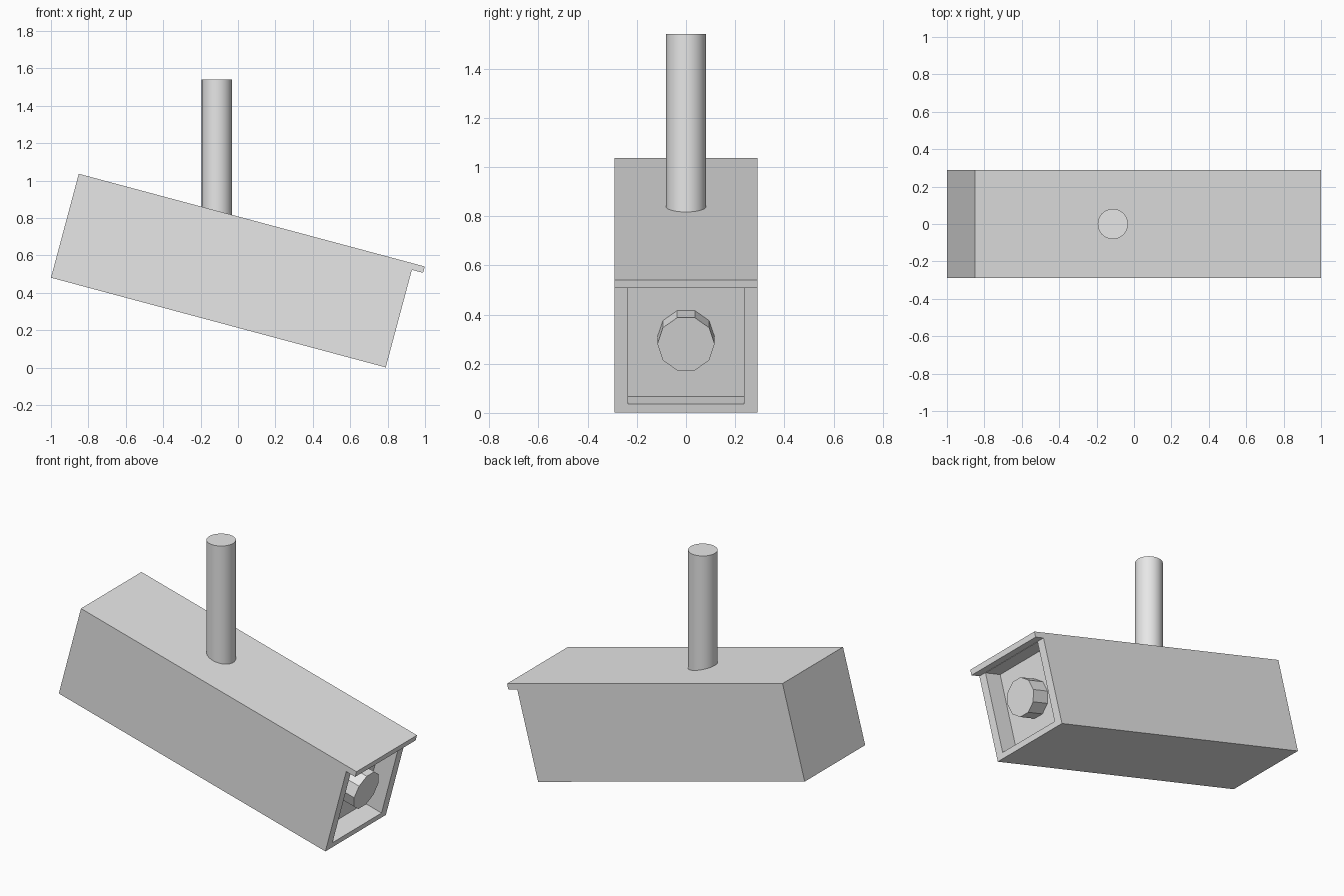
import bpy, bmesh
from math import radians
from mathutils import Vector, Matrix

cube = bpy.data.objects.get("Cube")
if cube:
    bpy.data.objects.remove(cube, do_unlink=True)

grey = bpy.data.materials.new("light_grey")
grey.use_nodes = True
colour = (0.8, 0.8, 0.8, 1)
grey.diffuse_color = colour
grey.node_tree.nodes["Principled BSDF"].inputs["Base Color"].default_value = colour

LENGTH, HEIGHT, HALF_WIDTH = 1.853, 0.575, 0.29
LIP, LIP_THICK, RECESS = 0.062, 0.035, 0.115
TILT = Matrix.Translation((-1, 0, 0.481)) @ Matrix.Rotation(radians(15), 4, "Y")


def add_object(name, bm, matrix):
    bmesh.ops.recalc_face_normals(bm, faces=bm.faces)
    mesh = bpy.data.meshes.new(name)
    bm.to_mesh(mesh)
    bm.free()
    mesh.materials.append(grey)
    obj = bpy.data.objects.new(name, mesh)
    obj.matrix_world = matrix
    bpy.context.collection.objects.link(obj)
    return obj


def cylinder(name, radius, depth, sides, matrix):
    bm = bmesh.new()
    bmesh.ops.create_cone(bm, cap_ends=True, segments=sides,
                          radius1=radius, radius2=radius, depth=depth)
    return add_object(name, bm, matrix)


# Housing: side profile with a hood lip, extruded across its width
under = HEIGHT - LIP_THICK
profile = [(0, 0), (LENGTH, 0), (LENGTH, under), (LENGTH + LIP, under),
           (LENGTH + LIP, HEIGHT), (0, HEIGHT)]
bm = bmesh.new()
side = bm.faces.new([bm.verts.new((x, -HALF_WIDTH, z)) for x, z in profile])
wall = bmesh.ops.extrude_face_region(bm, geom=[side])
bmesh.ops.translate(bm, vec=(0, 2 * HALF_WIDTH, 0),
                    verts=[v for v in wall["geom"] if isinstance(v, bmesh.types.BMVert)])
bmesh.ops.recalc_face_normals(bm, faces=bm.faces)

# Window recess in the front end
front = next(f for f in bm.faces
             if all(abs(v.co.x - LENGTH) < 1e-4 for v in f.verts))
bmesh.ops.inset_individual(bm, faces=[front], thickness=0.03)
middle = front.calc_center_median()
for v in front.verts:
    v.co.y = 0.235 if v.co.y > 0 else -0.235
    v.co.z = under - 0.002 if v.co.z > middle.z else 0.036
floor = bmesh.ops.extrude_discrete_faces(bm, faces=[front])["faces"][0]
bmesh.ops.translate(bm, vec=(-RECESS, 0, 0), verts=floor.verts)
add_object("camera_housing", bm, TILT)

# Ten-sided lens standing on the recess floor, a corner pointing up
lens_length = RECESS + 0.01
lens_place = (TILT @ Matrix.Translation((LENGTH - 0.003 - lens_length / 2, 0, HEIGHT / 2))
              @ Matrix.Rotation(radians(90), 4, "Y"))
cylinder("lens", 0.1165, lens_length, 10, lens_place)

# Ceiling pole, sunk into the housing
top, bottom = 1.54, 0.7
pole = cylinder("mounting_pole", 0.081, top - bottom, 48,
                Matrix.Translation((-0.113, 0, (top + bottom) / 2)))
bpy.ops.object.select_all(action="DESELECT")
pole.select_set(True)
bpy.context.view_layer.objects.active = pole
bpy.ops.object.shade_smooth_by_angle(angle=radians(30))
